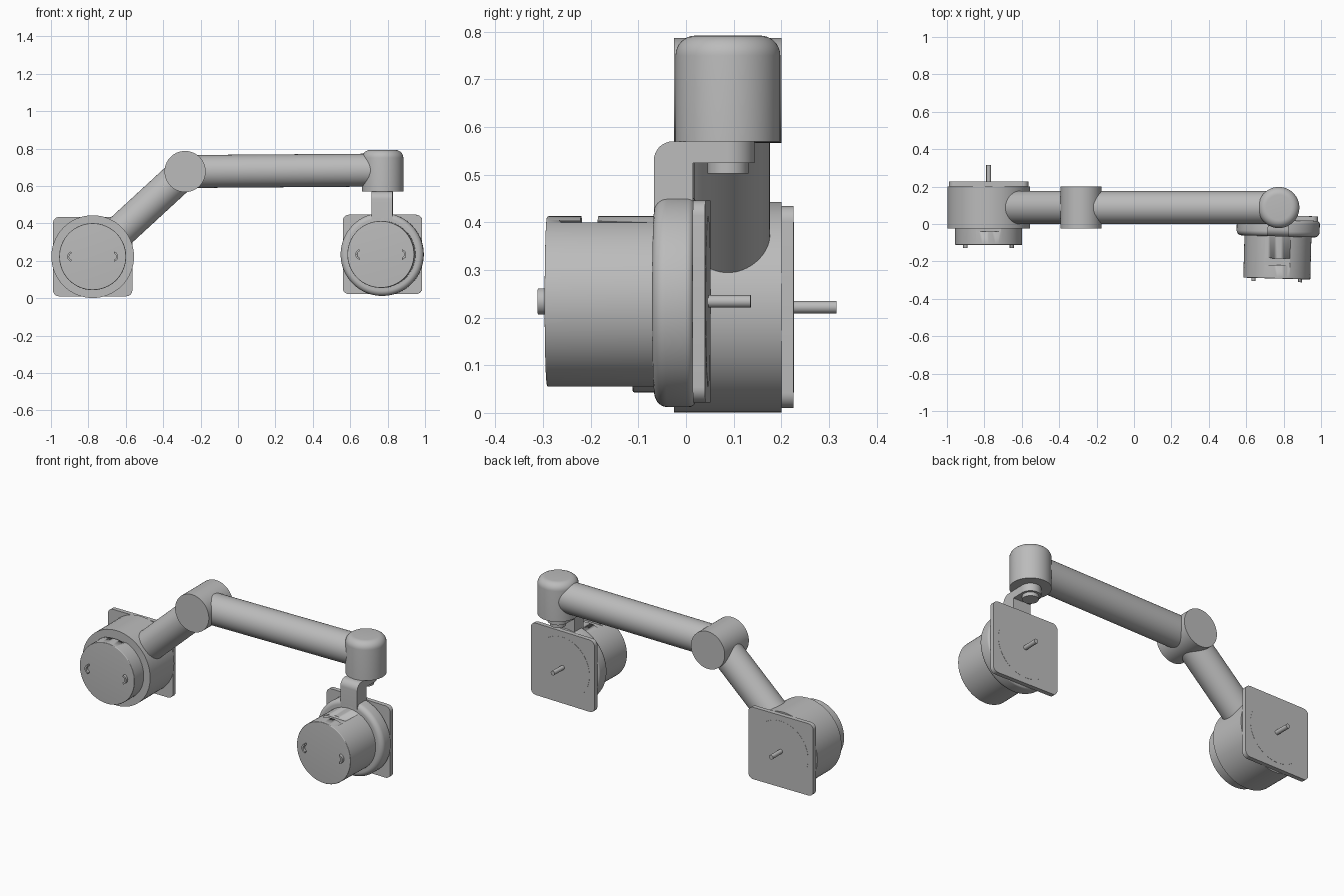
import bpy, bmesh, math
from mathutils import Vector, Matrix

cube = bpy.data.objects.get("Cube")
if cube:
    bpy.data.objects.remove(cube, do_unlink=True)

grey = bpy.data.materials.new("plain_grey")
grey.use_nodes = True
grey.diffuse_color = (0.5, 0.5, 0.5, 1)
grey.node_tree.nodes["Principled BSDF"].inputs["Base Color"].default_value = (0.5, 0.5, 0.5, 1)


def finish(name, bm):
    bmesh.ops.recalc_face_normals(bm, faces=bm.faces)
    mesh = bpy.data.meshes.new(name)
    bm.to_mesh(mesh)
    bm.free()
    mesh.materials.append(grey)
    ob = bpy.data.objects.new(name, mesh)
    bpy.context.collection.objects.link(ob)
    return ob


def smooth(ob):
    bpy.ops.object.select_all(action='DESELECT')
    ob.select_set(True)
    bpy.context.view_layer.objects.active = ob
    bpy.ops.object.shade_smooth_by_angle(angle=math.radians(35))


def arc(cx, cy, r, a0, a1, n=8):
    angles = [math.radians(a0 + (a1 - a0) * i / n) for i in range(n + 1)]
    return [(cx + r * math.cos(a), cy + r * math.sin(a)) for a in angles]


def rod(name, start, end, r, round_start=0, round_end=0, steps=64):
    """Turned solid between two points, with optional rounded rims."""
    start, end = Vector(start), Vector(end)
    h = (end - start).length
    prof = [(0, 0)]
    prof += arc(r - round_start, round_start, round_start, -90, 0) if round_start else [(r, 0)]
    prof += arc(r - round_end, h - round_end, round_end, 0, 90) if round_end else [(r, h)]
    prof.append((0, h))
    bm = bmesh.new()
    verts = [bm.verts.new((p[0], 0, p[1])) for p in prof]
    edges = [bm.edges.new(pair) for pair in zip(verts, verts[1:])]
    bmesh.ops.spin(bm, geom=verts + edges, cent=(0, 0, 0), axis=(0, 0, 1),
                   angle=math.tau, steps=steps)
    bmesh.ops.remove_doubles(bm, verts=bm.verts, dist=1e-5)
    turn = (end - start).to_track_quat('Z', 'Y').to_matrix().to_4x4()
    bm.transform(Matrix.Translation(start) @ turn)
    ob = finish(name, bm)
    smooth(ob)
    return ob


def prism(name, outline, axis, lo, hi):
    """Outline extruded along x (points are y, z) or y (points are x, z)."""
    bm = bmesh.new()
    place = (lambda u, v: (lo, u, v)) if axis == 'x' else (lambda u, v: (u, lo, v))
    face = bm.faces.new([bm.verts.new(place(u, v)) for u, v in outline])
    new = bmesh.ops.extrude_face_region(bm, geom=[face])["geom"]
    move = (hi - lo, 0, 0) if axis == 'x' else (0, hi - lo, 0)
    bmesh.ops.translate(bm, vec=move, verts=[g for g in new if isinstance(g, bmesh.types.BMVert)])
    ob = finish(name, bm)
    smooth(ob)
    return ob


def cut(ob, cutter):
    mod = ob.modifiers.new("cut", 'BOOLEAN')
    mod.operation = 'DIFFERENCE'
    mod.solver = 'EXACT'
    mod.object = cutter
    bpy.context.view_layer.objects.active = ob
    bpy.ops.object.modifier_apply(modifier=mod.name)
    bpy.data.objects.remove(cutter, do_unlink=True)


def motor_unit(side, x, z, front, plate_y, plate_t=0.026):
    """Motor body, front clips, square mounting plate and shaft."""
    back = plate_y + plate_t
    body = rod(side + "_motor_body", (x, front, z), (x, back + 0.001, z), 0.179, 0.004)
    slot = [(x - 0.067, z + 0.165), (x + 0.067, z + 0.165), (x + 0.067, z + 0.3), (x - 0.067, z + 0.3)]
    cut(body, prism("slot_cutter", slot, 'y', front + 0.072, front + 0.108))
    parts = [body]

    # Curved clips on the motor face
    for label, s in (("left", 1), ("right", -1)):
        mid = 0 if s > 0 else 180
        cx = x + s * 0.108
        ring = arc(cx, z, 0.028, mid - 75, mid + 75) + arc(cx, z, 0.018, mid + 75, mid - 75)
        parts.append(prism(f"{side}_motor_{label}_clip", ring, 'y', front - 0.016, front + 0.005))

    # Rounded square plate with four bolt holes
    half, r = 0.212, 0.032
    outline = []
    for i, (sx, sz) in enumerate(((1, 1), (-1, 1), (-1, -1), (1, -1))):
        outline += arc(x + sx * (half - r), z + sz * (half - r), r, 90 * i, 90 * i + 90)
    plate = prism(side + "_mounting_plate", outline, 'y', plate_y, back)
    for sx in (-1, 1):
        for sz in (-1, 1):
            px, pz = x + sx * 0.148, z + sz * 0.148
            cut(plate, rod("hole_cutter", (px, back - 0.015, pz), (px, back + 0.02, pz), 0.011, steps=20))
    parts.append(plate)
    parts.append(rod(side + "_motor_shaft", (x, back - 0.01, z), (x, back + 0.09, z), 0.013, steps=24))
    return parts


ARM_Y = 0.088
base = Vector((-0.777, ARM_Y, 0.222))
elbow = Vector((-0.283, ARM_Y, 0.677))
wrist = Vector((0.774, ARM_Y, 0.685))

# Shoulder end: round housing with its motor
rod("shoulder_housing", (base.x, -0.025, base.z), (base.x, 0.2, base.z), 0.221)
motor_unit("shoulder", base.x, base.z, -0.112, 0.2)

# Arm tubes and joints
rod("lower_arm", base, elbow, 0.088)
rod("elbow_joint", (elbow.x, -0.025, elbow.z), (elbow.x, 0.2, elbow.z), 0.11)
rod("forearm", elbow, wrist, 0.088)
rod("wrist_joint", (wrist.x, ARM_Y, 0.57), (wrist.x, ARM_Y, 0.792), 0.11, 0, 0.042)

# Wrist end: motor, flange and bent bracket, swung slightly about the pin
wz = 0.234
swung = motor_unit("wrist", wrist.x, wz, -0.292, 0.02)
swung.append(rod("wrist_flange", (wrist.x, -0.066, wz), (wrist.x, 0.02, wz), 0.222, 0.028, 0.014))
bend = [(ARM_Y, 0.525), (ARM_Y, 0.57)] + arc(-0.026, 0.53, 0.04, 90, 180)
bend += [(-0.066, 0.41), (0.016, 0.41), (0.016, 0.525)]
swung.append(prism("bracket", bend, 'x', wrist.x - 0.056, wrist.x + 0.056))
swung.append(rod("bracket_eye", (wrist.x, ARM_Y, 0.525), (wrist.x, ARM_Y, 0.57), 0.056))
swung.append(rod("wrist_pin", (wrist.x, ARM_Y, 0.503), (wrist.x, ARM_Y, 0.6), 0.043, steps=48))
pivot = Matrix.Translation(wrist)
swing = pivot @ Matrix.Rotation(math.radians(-1.6), 4, 'Z') @ pivot.inverted()
for ob in swung:
    ob.data.transform(swing)
